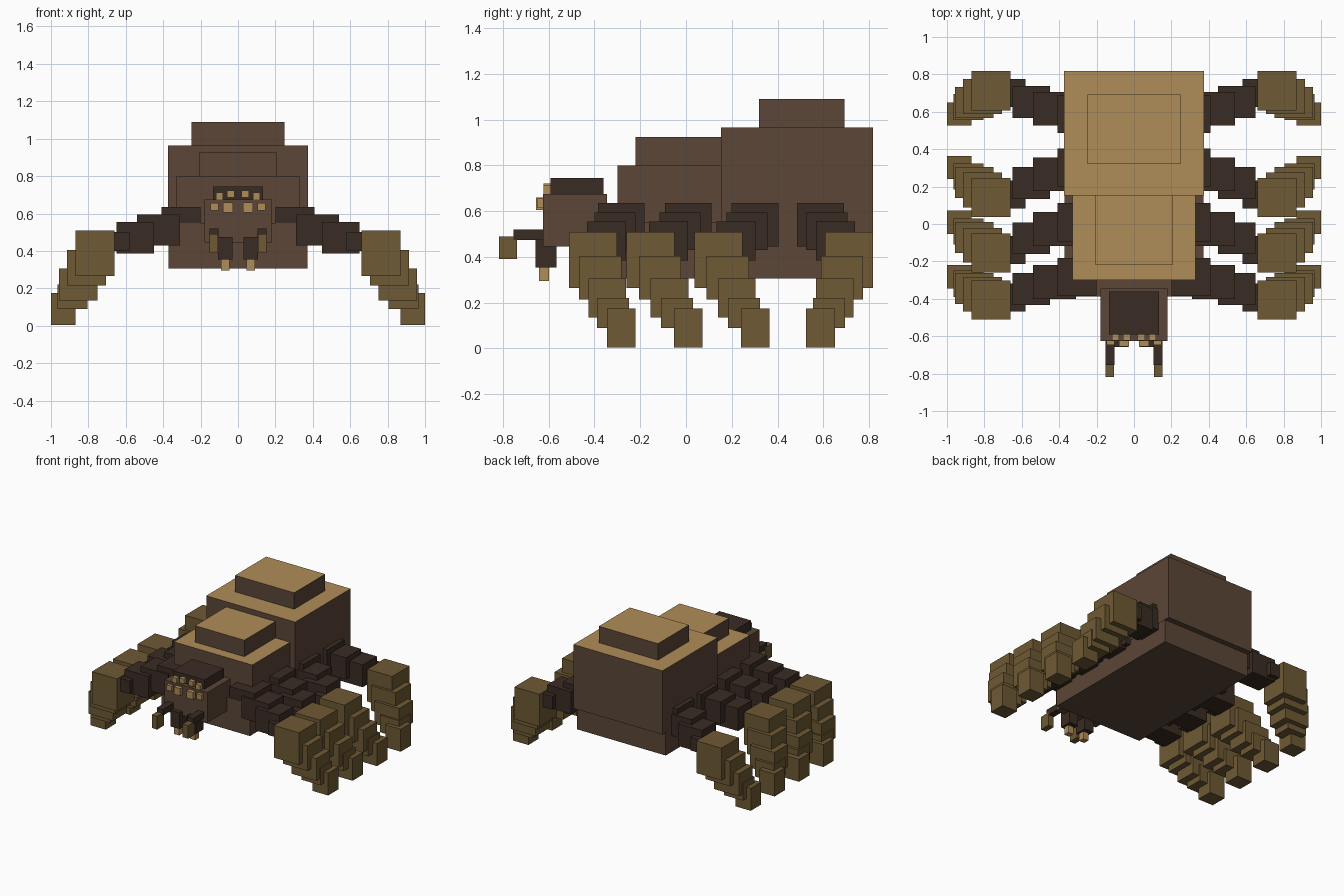
import bpy
import bmesh

cube = bpy.data.objects.get("Cube")
if cube:
    bpy.data.objects.remove(cube, do_unlink=True)


def material(name, rgb):
    mat = bpy.data.materials.new(name)
    mat.use_nodes = True
    mat.diffuse_color = (*rgb, 1)
    mat.node_tree.nodes["Principled BSDF"].inputs["Base Color"].default_value = (*rgb, 1)
    return mat


brown = material("brown", (0.105, 0.061, 0.037))
dark = material("dark_brown", (0.042, 0.025, 0.017))
tan = material("tan", (0.434, 0.266, 0.098))
olive = material("olive", (0.156, 0.100, 0.033))


def box(name, x, y, z, mat, top=None):
    """Axis-aligned box from (min, max) ranges, with an optional top colour."""
    bm = bmesh.new()
    bmesh.ops.create_cube(bm, size=1)
    for v in bm.verts:
        for i, (lo, hi) in enumerate((x, y, z)):
            v.co[i] = hi if v.co[i] > 0 else lo
    bm.normal_update()
    mesh = bpy.data.meshes.new(name)
    mesh.materials.append(mat)
    if top:
        mesh.materials.append(top)
        for f in bm.faces:
            f.material_index = int(f.normal.z > 0.5)
    bm.to_mesh(mesh)
    bm.free()
    obj = bpy.data.objects.new(name, mesh)
    bpy.context.collection.objects.link(obj)
    return obj


def pair(name, x, y, z, mat):
    """The same box on the left (+x) and the right (-x)."""
    box("left_" + name, x, y, z, mat)
    box("right_" + name, (-x[1], -x[0]), y, z, mat)


def wide(half):
    return (-half, half)


# Body
box("belly", wide(0.372), (-0.388, 0.775), (0.305, 0.55), brown)
box("thorax", wide(0.33), (-0.30, 0.2), (0.5, 0.80), brown, tan)
box("thorax_hump", wide(0.207), (-0.22, 0.2), (0.79, 0.925), brown, tan)
box("abdomen", wide(0.374), (0.153, 0.817), (0.48, 0.965), brown, tan)
box("abdomen_hump", wide(0.248), (0.32, 0.692), (0.95, 1.09), brown, tan)

# Head
box("head", wide(0.18), (-0.625, -0.345), (0.445, 0.675), brown)
box("head_crest", wide(0.133), (-0.592, -0.36), (0.66, 0.745), dark)

# Eyes
pair("inner_eye", (0.027, 0.08), (-0.655, -0.6), (0.605, 0.66), tan)
pair("outer_eye", (0.105, 0.148), (-0.648, -0.6), (0.615, 0.655), tan)
pair("upper_inner_eye", (0.02, 0.058), (-0.622, -0.57), (0.685, 0.722), tan)
pair("upper_outer_eye", (0.08, 0.118), (-0.622, -0.57), (0.675, 0.712), tan)

# Fangs and feelers
pair("fang", (0.03, 0.107), (-0.657, -0.565), (0.353, 0.475), dark)
pair("fang_tip", (0.045, 0.09), (-0.642, -0.598), (0.295, 0.36), tan)
pair("feeler", (0.103, 0.153), (-0.755, -0.6), (0.473, 0.52), dark)
pair("feeler_tip", (0.107, 0.153), (-0.817, -0.738), (0.39, 0.49), olive)

# Leg segments: name, x range, z range, depth, share of the knee offset, colour
segments = [
    ("hip", (0.20, 0.41), (0.445, 0.635), 0.205, 0.0, dark),
    ("inner_thigh", (0.31, 0.54), (0.43, 0.595), 0.18, 0.22, dark),
    ("outer_thigh", (0.45, 0.65), (0.385, 0.555), 0.17, 0.52, dark),
    ("knee_joint", (0.58, 0.68), (0.40, 0.50), 0.15, 0.9, dark),
    ("knee", (0.66, 0.87), (0.265, 0.51), 0.21, 1.0, olive),
    ("upper_shin", (0.705, 0.913), (0.215, 0.405), 0.185, 0.75, olive),
    ("middle_shin", (0.75, 0.957), (0.135, 0.305), 0.165, 0.5, olive),
    ("lower_shin", (0.805, 0.965), (0.09, 0.22), 0.14, 0.3, olive),
    ("foot", (0.87, 1.0), (0.005, 0.175), 0.125, 0.0, olive),
]

# Four pairs of legs: name, centre along the body, offset of the knee
legs = [
    ("front", -0.283, -0.123),
    ("front_middle", 0.01, -0.165),
    ("rear_middle", 0.302, -0.16),
    ("rear", 0.588, 0.125),
]
for leg, centre, bend in legs:
    for part, x, z, depth, share, mat in segments:
        y = centre + bend * share
        pair(f"{leg}_{part}", x, (y - depth / 2, y + depth / 2), z, mat)
